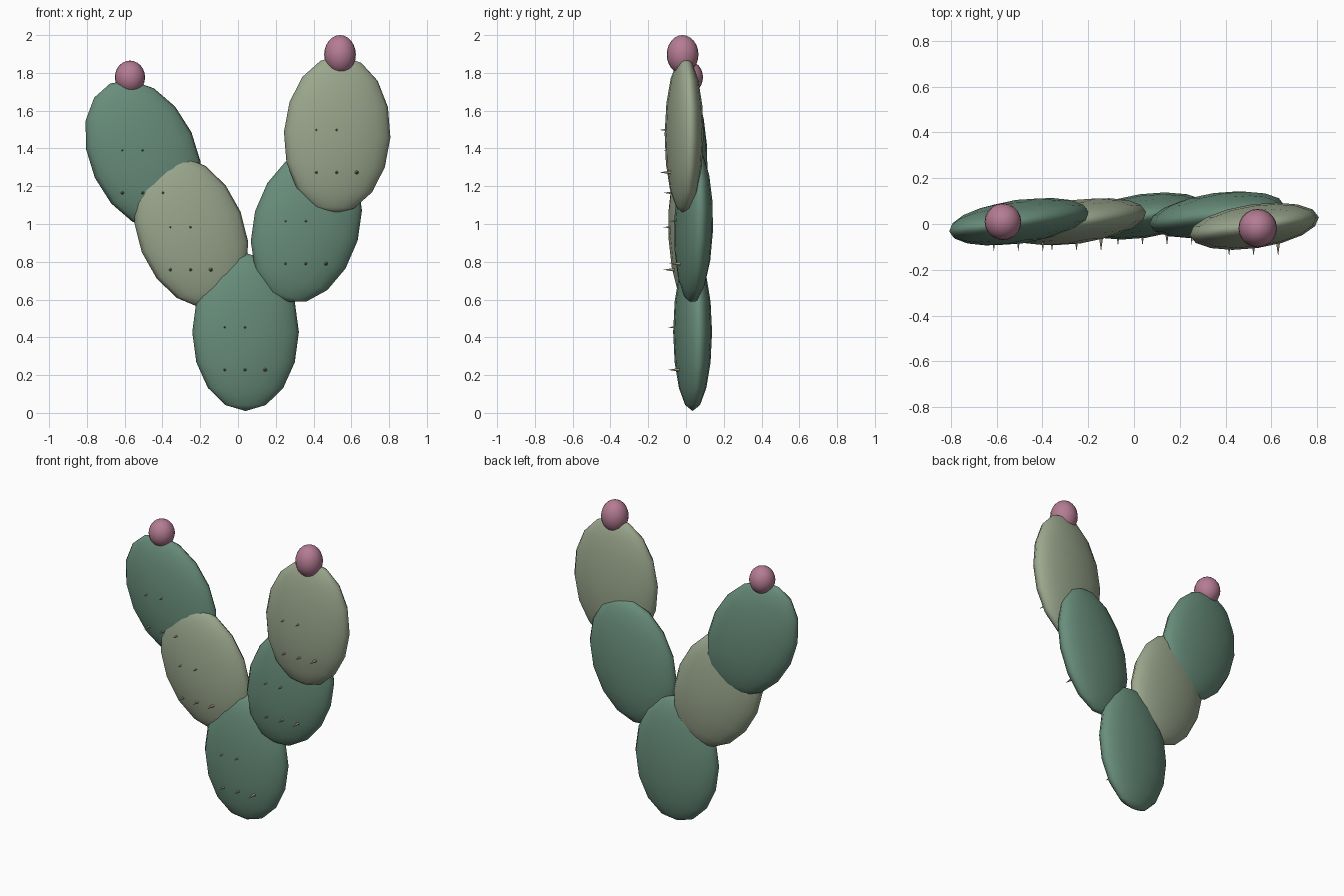
import bpy
from math import radians

if "Cube" in bpy.data.objects:
    bpy.data.objects.remove(bpy.data.objects["Cube"])


def material(name, rgb):
    m = bpy.data.materials.new(name)
    m.diffuse_color = (*rgb, 1)
    m.use_nodes = True
    m.node_tree.nodes["Principled BSDF"].inputs["Base Color"].default_value = m.diffuse_color
    return m


GREEN = material("green", (0.14, 0.27, 0.20))
PALE = material("pale_green", (0.33, 0.39, 0.27))
PINK = material("pink", (0.46, 0.20, 0.29))
STRAW = material("straw", (0.55, 0.48, 0.33))


def ellipsoid(name, center, size, mat, rot=(0, 0, 0), segments=16, rings=8):
    bpy.ops.mesh.primitive_uv_sphere_add(segments=segments, ring_count=rings, radius=1,
                                         location=center, rotation=rot)
    ob = bpy.context.object
    ob.name = name
    ob.scale = size
    ob.data.materials.append(mat)
    bpy.ops.object.shade_smooth()


def spine(name, x, y, z):
    bpy.ops.mesh.primitive_cone_add(vertices=6, radius1=0.01, radius2=0, depth=0.06,
                                    location=(x, y, z), rotation=(radians(90), 0, 0))
    bpy.context.object.name = name
    bpy.context.object.data.materials.append(STRAW)


# Pads: name, centre, sideways lean, colour
pads = [
    ("base_pad", (0.04, 0.035, 0.428), 0, GREEN),
    ("left_middle_pad", (-0.248, 0.01, 0.958), -22, PALE),
    ("left_top_pad", (-0.502, 0.01, 1.365), -25, GREEN),
    ("right_middle_pad", (0.362, 0.04, 0.99), 16, GREEN),
    ("right_top_pad", (0.525, -0.01, 1.473), 3, PALE),
]
for name, c, lean, mat in pads:
    ellipsoid(name, c, (0.285, 0.096, 0.418), mat, (0, radians(lean), radians(8)))
    # Spines in two rows on the front of each pad
    for i, (dx, dz) in enumerate([(-0.11, -0.2), (-0.003, -0.2), (0.104, -0.2),
                                  (-0.11, 0.025), (-0.003, 0.025)]):
        spine(f"{name}_spine_{i + 1}", c[0] + dx, c[1] - 0.1, c[2] + dz)

# Fruits on the top pads
ellipsoid("left_fruit", (-0.572, 0.01, 1.777), (0.08, 0.08, 0.088), PINK, segments=20, rings=12)
ellipsoid("right_fruit", (0.54, -0.018, 1.897), (0.084, 0.084, 0.103), PINK, segments=20, rings=12)
